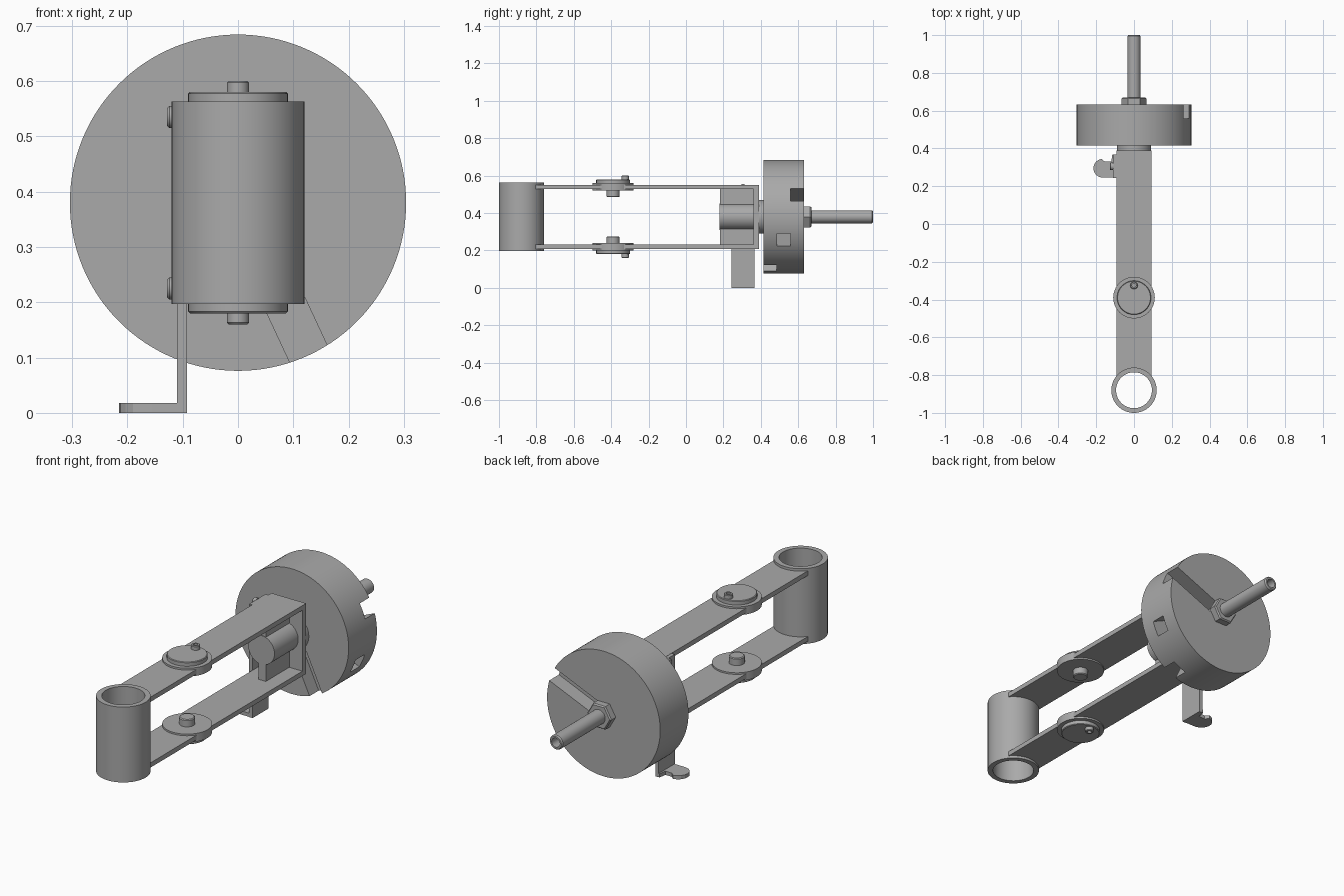
import bpy, bmesh, math
from mathutils import Vector, Matrix

if "Cube" in bpy.data.objects:
    bpy.data.objects.remove(bpy.data.objects["Cube"])

CZ = 0.38                                  # height of the symmetry plane
grey = bpy.data.materials.new("plain_grey")
grey.diffuse_color = (0.4, 0.4, 0.4, 1)
grey.use_nodes = True
grey.node_tree.nodes["Principled BSDF"].inputs["Base Color"].default_value = grey.diffuse_color
ROT = {'x': Matrix.Rotation(math.pi / 2, 4, 'Y'),
       'y': Matrix.Rotation(-math.pi / 2, 4, 'X'),
       'z': Matrix.Identity(4)}


def finish(name, bm, smooth=False):
    bmesh.ops.recalc_face_normals(bm, faces=bm.faces)
    me = bpy.data.meshes.new(name)
    bm.to_mesh(me)
    bm.free()
    me.materials.append(grey)
    ob = bpy.data.objects.new(name, me)
    bpy.context.collection.objects.link(ob)
    if smooth:
        bpy.ops.object.select_all(action='DESELECT')
        ob.select_set(True)
        bpy.context.view_layer.objects.active = ob
        bpy.ops.object.shade_smooth_by_angle(angle=math.radians(30))
    return ob


def lathe(name, axis, base, profile, n=64, closed=False):
    """Spin (radius, height) points round an axis that starts at base."""
    bm = bmesh.new()
    rings = []
    for r, h in profile:
        if r == 0:
            rings.append([bm.verts.new((0, 0, h))] * n)
        else:
            rings.append([bm.verts.new((r * math.cos(2 * math.pi * i / n),
                                        r * math.sin(2 * math.pi * i / n), h)) for i in range(n)])
    pairs = list(zip(rings, rings[1:]))
    if closed:
        pairs.append((rings[-1], rings[0]))
    for a, b in pairs:
        for i in range(n):
            j = (i + 1) % n
            bm.faces.new(list(dict.fromkeys((a[i], a[j], b[j], b[i]))))
    bm.transform(Matrix.Translation(base) @ ROT[axis])
    return finish(name, bm, n > 8)


def rod(name, axis, base, r, length, n=48, chamfer=0.004):
    c = chamfer
    pts = [(0, 0), (r, 0), (r, length - c), (r - c, length), (0, length)] if c else \
          [(0, 0), (r, 0), (r, length), (0, length)]
    return lathe(name, axis, base, pts, n)


def prism(name, outline, z0, z1):
    bm = bmesh.new()
    f = bm.faces.new([bm.verts.new((x, y, z0)) for x, y in outline])
    up = bmesh.ops.extrude_face_region(bm, geom=[f])['geom']
    bmesh.ops.translate(bm, vec=(0, 0, z1 - z0),
                        verts=[v for v in up if isinstance(v, bmesh.types.BMVert)])
    return finish(name, bm)


def box(name, x0, x1, y0, y1, z0, z1):
    return prism(name, [(x0, y0), (x1, y0), (x1, y1), (x0, y1)], z0, z1)


def mirrored(ob, name):
    """Copy a part to the other side of the symmetry plane."""
    me = ob.data.copy()
    me.transform(Matrix.Translation((0, 0, 2 * CZ)) @ Matrix.Diagonal((1, 1, -1, 1)))
    me.flip_normals()
    bpy.context.collection.objects.link(bpy.data.objects.new(name, me))


# front vertical sleeve
lathe("front_sleeve", 'z', (0, -0.88, 0.197),
      [(0.12, 0), (0.12, 0.366), (0.095, 0.366), (0.095, 0)], closed=True)

# upper and lower arms, with an end curved to meet the sleeve
arc = [(0.108 * math.sin(a), -0.88 + 0.108 * math.cos(a))
       for a in (math.radians(-59 + 118 * i / 16) for i in range(17))]
arm = prism("upper_arm", arc + [(0.093, 0.39), (-0.093, 0.39)], 0.528, 0.551)
mirrored(arm, "lower_arm")

# pivots: washer, cap, hollow peg, inner knob
PY = -0.39
pivot = [
    rod("washer", 'z', (0, PY, 0.52), 0.11, 0.04, 64, 0),
    rod("cap", 'z', (0, PY, 0.56), 0.09, 0.02, 64, 0.003),
    lathe("peg", 'z', (0, -0.325, 0.58),
          [(0.02, 0), (0.02, 0.017), (0.017, 0.02), (0.01, 0.02), (0.01, 0.002), (0, 0.002)], 32),
    lathe("knob", 'z', (0, PY, 0.485),
          [(0, 0), (0.031, 0), (0.035, 0.004), (0.035, 0.036), (0, 0.036)], 48),
]
for ob in pivot:
    part = ob.name
    ob.name = "upper_pivot_" + part
    mirrored(ob, "lower_pivot_" + part)

# fork end wall, inner rib and bearing barrel
box("fork_end_wall", -0.093, 0.093, 0.362, 0.39, 0.209, 0.551)
box("inner_rib", -0.018, 0.022, 0.182, 0.363, 0.23, 0.53)
rod("bearing_barrel", 'y', (0, 0.18, CZ), 0.07, 0.185, 64, 0)

# side leg with rounded foot, fixed by two screws
box("side_leg", -0.11, -0.092, 0.243, 0.367, 0, 0.55)
foot = [(-0.10, 0.245), (-0.155, 0.245)]
foot += [(-0.165 + 0.05 * math.cos(a), 0.295 + 0.05 * math.sin(a))
         for a in (math.radians(260 - 20 * i) for i in range(8))]
foot += [(-0.172, 0.345), (-0.155, 0.33), (-0.12, 0.33), (-0.115, 0.367), (-0.10, 0.367)]
prism("foot", foot, 0, 0.018)
screw = lathe("upper_screw", 'x', (-0.128, 0.305, 0.535),
              [(0, 0), (0.016, 0), (0.02, 0.004), (0.02, 0.02), (0, 0.02)], 32)
mirrored(screw, "lower_screw")

# drum with three radial slots
rod("collar", 'y', (0, 0.385, CZ), 0.09, 0.035, 64, 0)
drum = rod("drum", 'y', (0, 0.415, CZ), 0.304, 0.217, 128, 0)
for name, deg, y0, y1 in (("front_slot", -65, 0.40, 0.485),
                          ("middle_slot", -24, 0.487, 0.558),
                          ("rear_slot", 23, 0.558, 0.65)):
    cutter = box(name + "_cutter", 0.03, 0.35, y0, y1, -0.037, 0.037)
    cutter.data.transform(Matrix.Translation((0, 0, CZ)) @
                          Matrix.Rotation(math.radians(-deg), 4, 'Y'))
    cutter.hide_render = True
    mod = drum.modifiers.new(name, 'BOOLEAN')
    mod.operation = 'DIFFERENCE'
    mod.solver = 'EXACT'
    mod.object = cutter
    bpy.context.view_layer.objects.active = drum
    bpy.ops.object.modifier_apply(modifier=mod.name)
    bpy.data.objects.remove(cutter)

# hex nut and hollow-ended shaft
rod("hex_nut", 'y', (0, 0.63, CZ), 0.065, 0.04, 6, 0.006)
lathe("shaft", 'y', (0, 0.62, CZ),
      [(0, 0), (0.035, 0), (0.035, 0.374), (0.03, 0.38), (0.022, 0.38), (0.022, 0.32), (0, 0.32)], 48)
